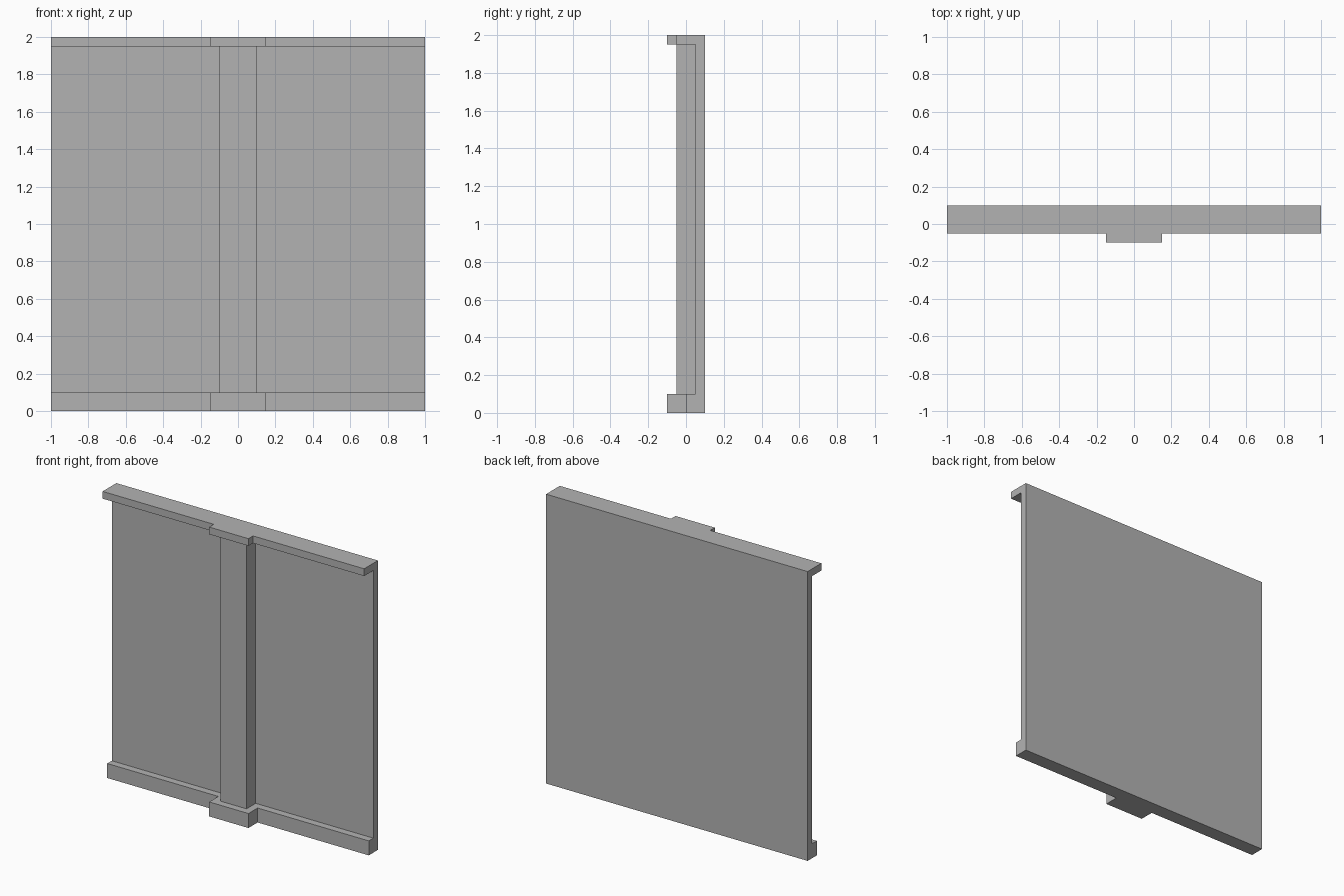
import bpy
import bmesh
from mathutils import Vector

cube = bpy.data.objects.get("Cube")
if cube:
    bpy.data.objects.remove(cube, do_unlink=True)

grey = bpy.data.materials.new("plain grey")
grey.use_nodes = True
color = (0.45, 0.45, 0.45, 1)
grey.diffuse_color = color
grey.node_tree.nodes["Principled BSDF"].inputs["Base Color"].default_value = color


def extrude_profile(name, profile, half_width):
    """Extrude a (y, z) outline symmetrically along x."""
    bm = bmesh.new()
    face = bm.faces.new([bm.verts.new((-half_width, y, z)) for y, z in profile])
    result = bmesh.ops.extrude_face_region(bm, geom=[face])
    verts = [v for v in result["geom"] if isinstance(v, bmesh.types.BMVert)]
    bmesh.ops.translate(bm, verts=verts, vec=Vector((2 * half_width, 0, 0)))
    bmesh.ops.recalc_face_normals(bm, faces=bm.faces)
    mesh = bpy.data.meshes.new(name)
    bm.to_mesh(mesh)
    bm.free()
    mesh.materials.append(grey)
    obj = bpy.data.objects.new(name, mesh)
    bpy.context.collection.objects.link(obj)
    return obj


def block(name, half_width, front, back, bottom, top):
    outline = [(front, bottom), (back, bottom), (back, top), (front, top)]
    return extrude_profile(name, outline, half_width)


# Wall with skirting at the foot and a deeper cornice at the top
extrude_profile("wall_panel", [(0, 0), (0.1, 0), (0.1, 2), (-0.05, 2),
                               (-0.05, 1.95), (0.05, 1.95),
                               (0.05, 0.1), (0, 0.1)], 1)

# Central pilaster with its projecting base and capital
block("pilaster_shaft", 0.1, -0.05, 0.05, 0.1, 1.95)
block("pilaster_base", 0.15, -0.1, 0, 0, 0.1)
block("pilaster_capital", 0.15, -0.1, -0.05, 1.95, 2)
